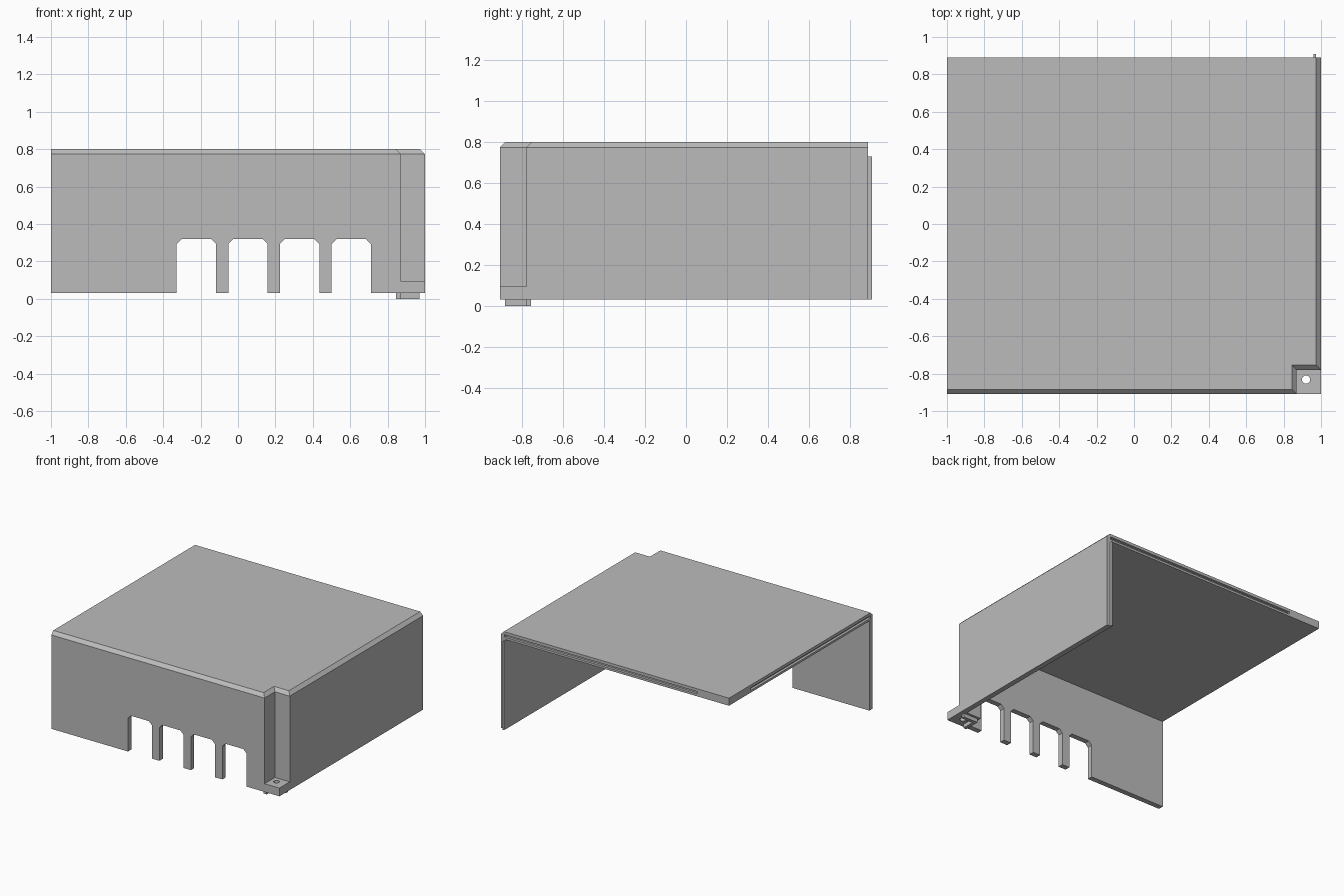
import bpy, bmesh, math

cube = bpy.data.objects.get("Cube")
if cube:
    bpy.data.objects.remove(cube, do_unlink=True)

grey = bpy.data.materials.new("plain_grey")
grey.use_nodes = True
GREY = (0.5, 0.5, 0.5, 1)
grey.diffuse_color = GREY
grey.node_tree.nodes["Principled BSDF"].inputs["Base Color"].default_value = GREY

BACK, FRONT, BASE, TOP = 0.89, -0.91, 0.03, 0.80
CHAMFER, WALL, ROOF = 0.026, 0.042, 0.06


def loft(name, rings):
    """Solid skinned through equal-length rings of 3D points."""
    bm = bmesh.new()
    loops = [[bm.verts.new(p) for p in ring] for ring in rings]
    bm.faces.new(loops[0])
    bm.faces.new(loops[-1])
    n = len(loops[0])
    for a, b in zip(loops, loops[1:]):
        for i in range(n):
            j = (i + 1) % n
            bm.faces.new((a[i], a[j], b[j], b[i]))
    bmesh.ops.recalc_face_normals(bm, faces=bm.faces)
    mesh = bpy.data.meshes.new(name)
    bm.to_mesh(mesh)
    bm.free()
    mesh.materials.append(grey)
    obj = bpy.data.objects.new(name, mesh)
    bpy.context.scene.collection.objects.link(obj)
    return obj


def prism(name, outline, z0, z1):
    return loft(name, [[(x, y, z) for x, y in outline] for z in (z0, z1)])


def box(name, x0, x1, y0, y1, z0, z1):
    return prism(name, [(x0, y0), (x1, y0), (x1, y1), (x0, y1)], z0, z1)


def cut(target, cutter):
    mod = target.modifiers.new(cutter.name, "BOOLEAN")
    mod.operation = "DIFFERENCE"
    mod.solver = "EXACT"
    mod.object = cutter
    cutter.hide_render = True
    cutter.hide_viewport = True
    cutter.hide_set(True)


def footprint(inset, overrun=0):
    """Plan outline with the corner notch; the two open sides never inset."""
    i = inset
    left, back = -1 - overrun, BACK + overrun
    return [(left, FRONT + i), (0.87 - i, FRONT + i), (0.87 - i, -0.78 + i),
            (1 - i, -0.78 + i), (1 - i, back), (left, back)]


# Enclosure shell: chamfered solid with an open cavity
shell = loft("enclosure_shell", [
    [(x, y, z) for x, y in footprint(i)]
    for i, z in ((0, BASE), (0, TOP - CHAMFER), (CHAMFER, TOP))])
cut(shell, prism("cavity_cutter", footprint(WALL, 0.2), -0.1, TOP - ROOF))

# Four openings with clipped top corners in the front wall
for k in range(4):
    x0 = -0.328 + k * 0.276
    x1, top, c = x0 + 0.211, 0.32, 0.027
    arch = [(x0, -0.1), (x1, -0.1), (x1, top - c), (x1 - c, top),
            (x0 + c, top), (x0, top - c)]
    cut(shell, loft(f"opening_cutter_{k + 1}",
                    [[(x, y, z) for x, z in arch] for y in (-1, -0.8)]))

# Joining grooves in the open edges of the roof
cut(shell, box("back_groove_cutter", -0.72, 0.97, BACK - 0.02, 1, 0.757, 0.777))
cut(shell, box("side_groove_cutter", -1.1, -0.98, -0.885, 0.62, 0.757, 0.777))

# Joining tongue on the back edge of the side wall
box("side_wall_tongue", 0.959, 0.972, BACK - 0.02, 0.909, BASE, 0.73)

# Screw tab filling the foot of the notch
tab = box("screw_tab", 0.87, 1, FRONT, -0.78, BASE, 0.095)
hole = [(0.92 + 0.022 * math.cos(a), -0.832 + 0.022 * math.sin(a))
        for a in (math.tau * i / 24 for i in range(24))]
cut(tab, prism("screw_hole_cutter", hole, -0.1, 0.2))

# L-shaped locating lip below the notch walls
x, y, t = 0.844, -0.757, 0.026
prism("locating_lip", [(x, y), (x, -0.884), (x + t, -0.884), (x + t, y - t),
                       (0.97, y - t), (0.97, y)], 0, BASE + 0.005)
